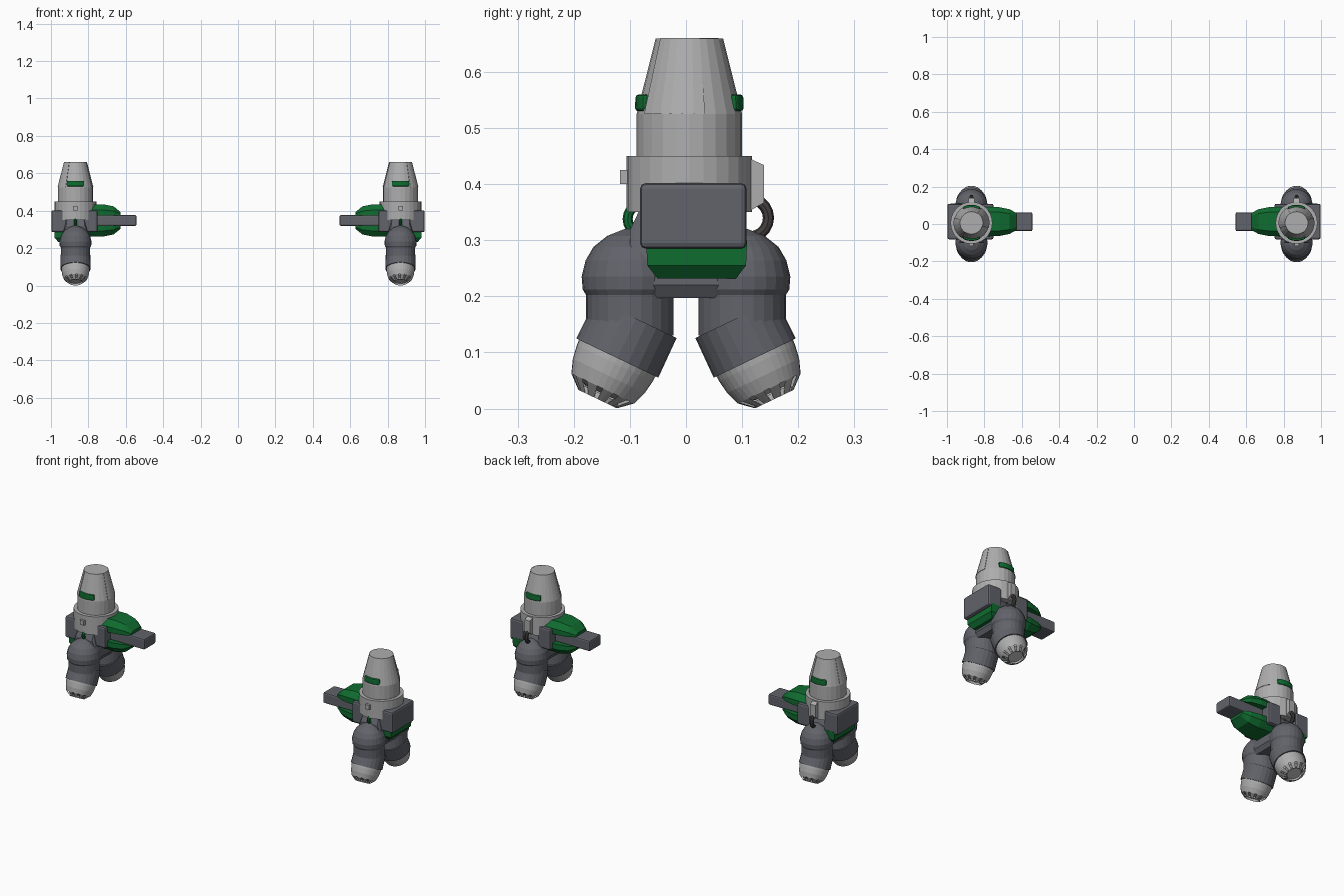
import bpy, bmesh
from math import cos, sin, pi, radians
from mathutils import Matrix, Vector

old = bpy.data.objects.get("Cube")
if old:
    bpy.data.objects.remove(old, do_unlink=True)


def material(name, rgb):
    m = bpy.data.materials.new(name)
    m.use_nodes = True
    m.diffuse_color = (*rgb, 1)
    m.node_tree.nodes["Principled BSDF"].inputs["Base Color"].default_value = (*rgb, 1)
    return m


LIGHT = material("light grey", (0.42, 0.42, 0.42))
DARK = material("slate grey", (0.12, 0.125, 0.145))
GREEN = material("green", (0.005, 0.15, 0.03))
BROWN = material("dark brown", (0.06, 0.05, 0.05))

CX, CY = 0.869, 0.006  # pod axis
POD = Matrix.Translation((CX, CY, 0))


def finish(name, bm, mat, bevel=0):
    """Turn a bmesh into an object mirrored to the other pod."""
    bmesh.ops.recalc_face_normals(bm, faces=bm.faces)
    mesh = bpy.data.meshes.new(name)
    bm.to_mesh(mesh)
    bm.free()
    mesh.materials.append(mat)
    obj = bpy.data.objects.new(name, mesh)
    bpy.context.collection.objects.link(obj)
    if bevel:
        mod = obj.modifiers.new("bevel", 'BEVEL')
        mod.width, mod.segments = bevel, 2
    obj.modifiers.new("mirror", 'MIRROR').use_mirror_merge = False
    return obj


def lathe(name, profile, matrix, mat, seg=24, slots=False):
    """Revolve (radius, height) points; slots opens gaps in the last band but one."""
    bm = bmesh.new()
    rings = [[bm.verts.new(matrix @ Vector((r * cos(2 * pi * i / seg), r * sin(2 * pi * i / seg), z)))
              for i in range(seg)] for r, z in profile]
    for k, (a, b) in enumerate(zip(rings, rings[1:])):
        for i in range(seg):
            if slots and k == len(rings) - 3 and i % 3 == 0:
                continue
            j = (i + 1) % seg
            bm.faces.new((a[i], a[j], b[j], b[i]))
    bm.faces.new(rings[0])
    bm.faces.new(rings[-1])
    return finish(name, bm, mat)


def box(name, lo, hi, mat, bevel=0.0):
    bm = bmesh.new()
    bmesh.ops.create_cube(bm, size=1)
    lo, hi = Vector(lo), Vector(hi)
    for v in bm.verts:
        v.co = Vector([l + (c + 0.5) * (h - l) for l, h, c in zip(lo, hi, v.co)])
    return finish(name, bm, mat, bevel)


def hull(name, points, mat, bevel=0.0):
    bm = bmesh.new()
    for p in points:
        bm.verts.new(p)
    res = bmesh.ops.convex_hull(bm, input=bm.verts)
    loose = {g for g in res["geom_interior"] if isinstance(g, bmesh.types.BMVert)}
    bmesh.ops.delete(bm, geom=list(loose), context='VERTS')
    bmesh.ops.dissolve_limit(bm, angle_limit=radians(2), verts=bm.verts, edges=bm.edges)
    return finish(name, bm, mat, bevel)


def arc_plate(name, bottom, top, middle, half, depth, mat, bevel=0.0):
    """Curved plate hugging the pod between two (radius, height) levels."""
    bm = bmesh.new()
    cols = []
    n = 6
    for i in range(n + 1):
        a = radians(middle - half + 2 * half * i / n)
        cols.append([bm.verts.new(POD @ Vector((r * cos(a), r * sin(a), z))) for r, z in
                     ((bottom[0] - depth, bottom[1]), bottom, top, (top[0] - depth, top[1]))])
    for a, b in zip(cols, cols[1:]):
        for k in range(4):
            bm.faces.new((a[k], b[k], b[(k + 1) % 4], a[(k + 1) % 4]))
    bm.faces.new(cols[0])
    bm.faces.new(cols[-1])
    return finish(name, bm, mat, bevel)


def ring(name, y, z, major, minor, mat):
    """Hose loop standing in the y-z plane."""
    bm = bmesh.new()
    n, m = 20, 8
    grid = [[bm.verts.new((CX + minor * sin(2 * pi * j / m),
                           y + (major + minor * cos(2 * pi * j / m)) * cos(2 * pi * i / n),
                           z + (major + minor * cos(2 * pi * j / m)) * sin(2 * pi * i / n)))
             for j in range(m)] for i in range(n)]
    for i in range(n):
        a, b = grid[i], grid[(i + 1) % n]
        for j in range(m):
            bm.faces.new((a[j], b[j], b[(j + 1) % m], a[(j + 1) % m]))
    return finish(name, bm, mat)


# Tower: tapered cap and collar
lathe("tower", [(0.094, 0.42), (0.094, 0.525), (0.06, 0.66)], POD, LIGHT)
lathe("collar", [(0.112, 0.35), (0.112, 0.45)], POD, LIGHT, 28)
for angle in (-20, 160):
    arc_plate("tower_panel", (0.096, 0.526), (0.0615, 0.6605), angle, 37, 0.004, LIGHT)
for angle, side in ((-90, "front"), (90, "back")):
    arc_plate(side + "_light_strip", (0.097, 0.53), (0.096, 0.56), angle, 30, 0.02, GREEN, 0.006)

# Collar fittings and hose loops
box("front_button", (CX - 0.012, -0.118, 0.4), (CX + 0.012, -0.09, 0.425), LIGHT)
hull("back_bracket", [(CX + s * 0.016, y, z) for s in (-1, 1) for y, z in
                      ((0.09, 0.35), (0.09, 0.448), (0.115, 0.445), (0.139, 0.434),
                       (0.139, 0.367), (0.115, 0.353))], LIGHT)
ring("back_hose", 0.113, 0.34, 0.034, 0.01, BROWN)
ring("front_hose", -0.077, 0.338, 0.027, 0.009, GREEN)

# Side boxes and the inward arm
box("outer_box", (0.915, -0.082, 0.285), (0.998, 0.108, 0.402), DARK, 0.01)
box("inner_box", (0.751, -0.082, 0.285), (0.83, 0.108, 0.402), DARK, 0.01)
box("box_core", (0.8, -0.06, 0.29), (0.94, 0.08, 0.38), DARK)
box("arm", (0.543, -0.038, 0.318), (0.78, 0.062, 0.377), DARK, 0.008)

# Green shells above and below the arm: (x, half width, height from arm centre)
sections = ((0.628, 0.045, 0.045), (0.665, 0.066, 0.075), (0.72, 0.077, 0.086), (0.82, 0.08, 0.084))
for side, name in ((1, "upper_shell"), (-1, "lower_shell")):
    pts = []
    for x, w, h in sections:
        for s in (-1, 1):
            pts += [(x, 0.013 + s * w, 0.348 + side * 0.026),
                    (x, 0.013 + s * w, 0.348 + side * (0.026 + (h - 0.026) * 0.5)),
                    (x, 0.013 + s * w * 0.65, 0.348 + side * h)]
    hull(name, pts, GREEN)
hull("outer_shell", [(x, 0.019 + s * w, z) for s in (-1, 1) for x, w, z in
                     ((0.82, 0.09, 0.3), (0.98, 0.09, 0.3), (0.98, 0.088, 0.255),
                      (0.96, 0.07, 0.232), (0.82, 0.088, 0.255), (0.82, 0.07, 0.232))], GREEN)

# Hips, legs and nozzles
hull("hip_block", [(CX + a * x, b * y, z) for a in (-1, 1) for b in (-1, 1) for x, y, z in
                   ((0.06, 0.1, 0.197), (0.074, 0.1, 0.22), (0.07, 0.1, 0.27), (0.05, 0.1, 0.318),
                    (0.045, 0.08, 0.36))], DARK)
for s, side in ((-1, "front"), (1, "back")):
    centre = Matrix.Translation((CX, s * 0.1, 0))
    lathe(side + "_hip", [(0.074, 0.196), (0.084, 0.212), (0.086, 0.235), (0.079, 0.264),
                          (0.065, 0.288), (0.04, 0.308), (0.01, 0.32)], centre, DARK)
    lathe(side + "_upper_leg", [(0.078, 0.13), (0.078, 0.23)], centre, DARK)
    down = Vector((0, s * 0.43, -0.9)).normalized()
    across = Vector((1, 0, 0))
    tilt = Matrix((across, down.cross(across), down)).transposed().to_4x4()
    tilt.translation = (CX, s * 0.1225, 0.09)
    lathe(side + "_lower_leg", [(0.08, -0.078), (0.081, 0)], tilt, DARK)
    lathe(side + "_nozzle", [(0.076, -0.01), (0.075, 0.01), (0.071, 0.035), (0.062, 0.06),
                             (0.038, 0.081), (0.036, 0.07)], tilt, LIGHT, 36, slots=True)
    lathe(side + "_nozzle_core", [(0.055, 0.04), (0.05, 0.06), (0.03, 0.068)], tilt, LIGHT)
